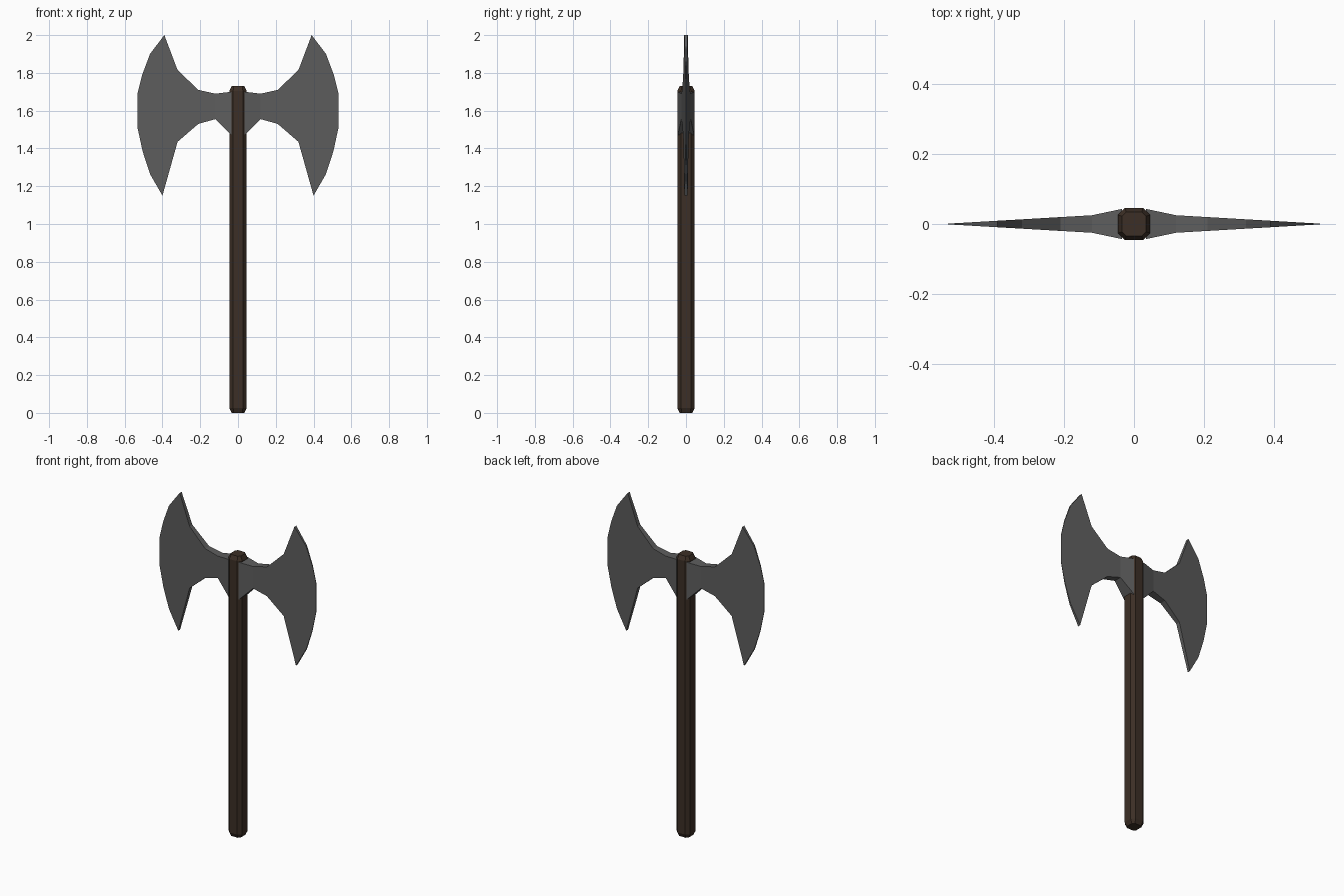
import bpy, bmesh

if "Cube" in bpy.data.objects:
    bpy.data.objects.remove(bpy.data.objects["Cube"])

def material(name, rgb):
    m = bpy.data.materials.new(name)
    m.diffuse_color = (*rgb, 1)
    m.use_nodes = True
    m.node_tree.nodes["Principled BSDF"].inputs["Base Color"].default_value = m.diffuse_color
    return m

def finish(bm, name, mat):
    bmesh.ops.recalc_face_normals(bm, faces=bm.faces[:])
    me = bpy.data.meshes.new(name)
    bm.to_mesh(me)
    bm.free()
    me.materials.append(mat)
    ob = bpy.data.objects.new(name, me)
    bpy.context.collection.objects.link(ob)
    return ob

wood = material("dark_wood", (0.045, 0.028, 0.019))
steel = material("dark_steel", (0.11, 0.11, 0.11))

# Handle: chamfered square section lofted through four rings
bm = bmesh.new()
rings = []
for z, r, f in [(0, 0.034, 0.022), (0.025, 0.046, 0.026),
                (1.705, 0.046, 0.026), (1.73, 0.034, 0.022)]:
    section = [(r, -f), (r, f), (f, r), (-f, r), (-r, f), (-r, -f), (-f, -r), (f, -r)]
    rings.append([bm.verts.new((x, y, z)) for x, y in section])
for a, b in zip(rings, rings[1:]):
    for i in range(8):
        j = (i + 1) % 8
        bm.faces.new((a[i], a[j], b[j], b[i]))
bm.faces.new(rings[0])
bm.faces.new(rings[-1])
finish(bm, "handle", wood)

# Blade outline (x, z), from the upper socket round the edge to the lower socket
OUTLINE = [(0.035, 1.70), (0.12, 1.69), (0.21, 1.71), (0.32, 1.815), (0.39, 2.0),
           (0.466, 1.9), (0.507, 1.79), (0.532, 1.69), (0.532, 1.51), (0.505, 1.385),
           (0.466, 1.265), (0.40, 1.15), (0.32, 1.435), (0.21, 1.53),
           (0.12, 1.555), (0.035, 1.47)]

def half_thickness(x):
    # thick socket near the handle, then a straight taper to the edge
    if x < 0.12:
        return 0.025 + (0.12 - x) / 0.085 * 0.018
    return 0.001 + 0.024 * (0.532 - x) / 0.412

def blade(name, side):
    bm = bmesh.new()
    front, back = [[bm.verts.new((side * x, s * half_thickness(x), z))
                    for x, z in OUTLINE] for s in (-1, 1)]
    for v in (front, back):
        bm.faces.new((v[0], v[1], v[-2], v[-1]))   # socket
        bm.faces.new(v[1:-1])                      # bit
    for i in range(len(OUTLINE)):
        j = (i + 1) % len(OUTLINE)
        bm.faces.new((front[i], front[j], back[j], back[i]))
    finish(bm, name, steel)

blade("right_blade", 1)
blade("left_blade", -1)
